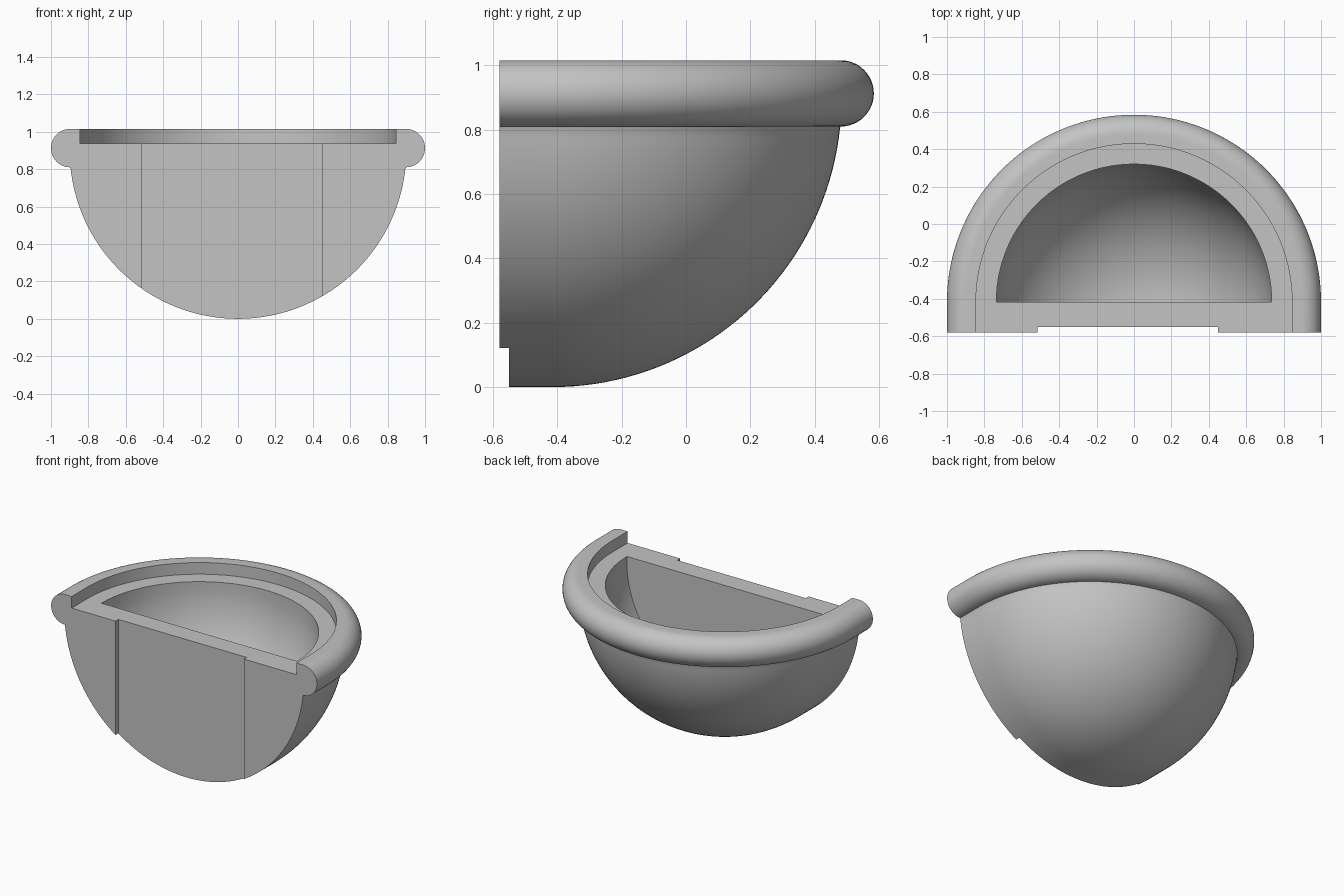
import bpy, bmesh
from math import sin, cos, pi, radians

cube = bpy.data.objects.get("Cube")
if cube:
    bpy.data.objects.remove(cube, do_unlink=True)

AXIS_Y = -0.416      # centre line of the half-round sweep
WALL = 0.164         # wall thickness
R = 0.9              # outer bowl radius
SEG = 96

stone = bpy.data.materials.new("grey_stone")
stone.use_nodes = True
GREY = (0.55, 0.55, 0.55, 1)
stone.diffuse_color = GREY
stone.node_tree.nodes["Principled BSDF"].inputs["Base Color"].default_value = GREY


def arc(cr, cz, radius, start, end, n):
    """Profile points (r, z) along an arc, angles in degrees."""
    angles = [radians(start + (end - start) * i / n) for i in range(n + 1)]
    return [(cr + radius * cos(a), cz + radius * sin(a)) for a in angles]


def add_object(name, bm):
    bmesh.ops.recalc_face_normals(bm, faces=bm.faces)
    mesh = bpy.data.meshes.new(name)
    bm.to_mesh(mesh)
    bm.free()
    obj = bpy.data.objects.new(name, mesh)
    bpy.context.collection.objects.link(obj)
    mesh.materials.append(stone)
    return obj


def half_sweep(name, profile, straight):
    """Sweep a profile through a half turn, with straight ends to the front."""
    stations = [(pi * i / SEG, 0) for i in range(SEG + 1)]
    if straight:
        stations = [(0, straight)] + stations + [(pi, straight)]
    bm = bmesh.new()
    rows = [[bm.verts.new((r * cos(a), AXIS_Y + r * sin(a) - s, z))
             for r, z in profile] for a, s in stations]
    for p, q in zip(rows, rows[1:]):
        for i in range(len(profile) - 1):
            bm.faces.new((p[i], q[i], q[i + 1], p[i + 1]))
    bmesh.ops.remove_doubles(bm, verts=bm.verts, dist=1e-5)
    bmesh.ops.holes_fill(bm, edges=[e for e in bm.edges if e.is_boundary], sides=0)
    return add_object(name, bm)


# Half bowl with rounded rim and a sunken ledge
outer = [(0, 0)] + arc(0, R, R, -90, -6, 40)[1:]
rim = arc(0.897, 0.913, 0.103, -90, 90, 24)
ledge = [(0.845, 1.016), (0.845, 0.937), (0, 0.937)]
bowl = half_sweep("half_bowl", outer + rim + ledge, WALL)

# Cavity cutter
inner = R - WALL
hollow = [(0, WALL)] + arc(0, R, inner, -90, 0, 40)[1:]
cavity = half_sweep("cavity_cutter", hollow + [(inner, 1.1), (0, 1.1)], 0)

# Shallow full-height groove on the flat front
bm = bmesh.new()
bmesh.ops.create_cube(bm, size=1)
bmesh.ops.scale(bm, vec=(0.965, 0.1, 1.4), verts=bm.verts)
bmesh.ops.translate(bm, vec=(-0.0325, -0.6, 0.5), verts=bm.verts)
groove = add_object("groove_cutter", bm)

bpy.context.view_layer.objects.active = bowl
for cutter in (cavity, groove):
    cutter.hide_render = True
    mod = bowl.modifiers.new(cutter.name, "BOOLEAN")
    mod.operation = "DIFFERENCE"
    mod.solver = "EXACT"
    mod.object = cutter
    bpy.ops.object.modifier_apply(modifier=mod.name)
    bpy.data.objects.remove(cutter, do_unlink=True)

# Smooth curved surfaces, crisp edges
bpy.ops.object.select_all(action="DESELECT")
bowl.select_set(True)
bpy.ops.object.shade_smooth_by_angle(angle=radians(30))
